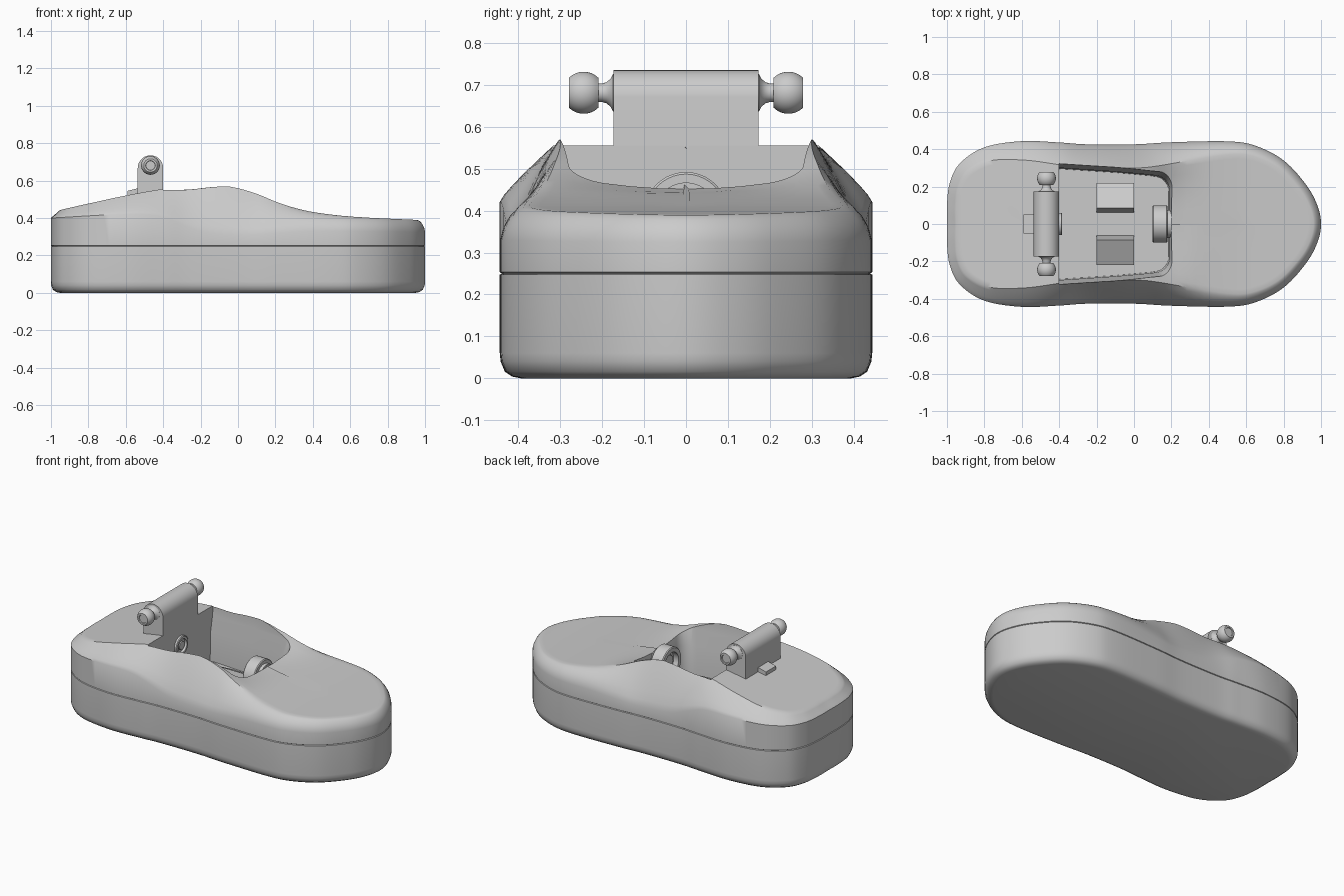
import bpy, bmesh, math
from mathutils import Vector

if "Cube" in bpy.data.objects:
    bpy.data.objects.remove(bpy.data.objects["Cube"])

grey = bpy.data.materials.new("plain grey")
grey.diffuse_color = (0.6, 0.6, 0.6, 1)
grey.use_nodes = True
grey.node_tree.nodes["Principled BSDF"].inputs["Base Color"].default_value = grey.diffuse_color


def finish(name, bm, angle=35, smooth=True):
    bmesh.ops.remove_doubles(bm, verts=bm.verts, dist=1e-5)
    bmesh.ops.recalc_face_normals(bm, faces=bm.faces)
    me = bpy.data.meshes.new(name)
    bm.to_mesh(me)
    bm.free()
    ob = bpy.data.objects.new(name, me)
    bpy.context.collection.objects.link(ob)
    me.materials.append(grey)
    if smooth:
        shade(ob, angle)
    return ob


def shade(ob, angle=35):
    bpy.ops.object.select_all(action='DESELECT')
    ob.select_set(True)
    bpy.context.view_layer.objects.active = ob
    bpy.ops.object.shade_smooth_by_angle(angle=math.radians(angle))


def loft(name, rings, angle=35, closed=False):
    """Skin a list of equal-length point rings, capping both ends."""
    bm = bmesh.new()
    vs = [[bm.verts.new(p) for p in r] for r in rings]
    n = len(rings[0])
    pairs = list(zip(vs, vs[1:])) + ([(vs[-1], vs[0])] if closed else [])
    for a, b in pairs:
        for i in range(n):
            j = (i + 1) % n
            bm.faces.new((a[i], a[j], b[j], b[i]))
    if not closed:
        bm.faces.new(vs[0][::-1])
        bm.faces.new(vs[-1])
    return finish(name, bm, angle)


def lathe(name, profile, axis, origin, closed=False, n=40):
    """Revolve (distance, radius) pairs about the x or y axis."""
    rings = []
    for d, r in profile:
        ring = []
        for i in range(n):
            c, s = r * math.cos(math.tau * i / n), r * math.sin(math.tau * i / n)
            ring.append(Vector(origin) + Vector((d, c, s) if axis == 'x' else (c, d, s)))
        rings.append(ring)
    return loft(name, rings, 35, closed)


def extrude(name, pts, axis, a, b):
    """Prism of a 2D profile: axis y uses (x, z), axis x uses (y, z)."""
    f = (lambda p, d: (p[0], d, p[1])) if axis == 'y' else (lambda p, d: (d, p[0], p[1]))
    return loft(name, [[f(p, a) for p in pts], [f(p, b) for p in pts]], 30)


def curve(table, x):
    """Smooth interpolation through (x, value) pairs."""
    if x <= table[0][0]:
        return table[0][1]
    for i in range(len(table) - 1):
        (x0, y0), (x1, y1) = table[i], table[i + 1]
        if x <= x1:
            sl = lambda k: ((table[min(k + 1, len(table) - 1)][1] - table[max(k - 1, 0)][1]) /
                            (table[min(k + 1, len(table) - 1)][0] - table[max(k - 1, 0)][0]))
            h, t = x1 - x0, (x - x0) / (x1 - x0)
            return ((2*t**3 - 3*t*t + 1) * y0 + (t**3 - 2*t*t + t) * h * sl(i)
                    + (3*t*t - 2*t**3) * y1 + (t**3 - t*t) * h * sl(i + 1))
    return table[-1][1]


# body outline seen from above
half = [(-1, .1), (-.985, .22), (-.93, .325), (-.8, .41), (-.6, .443), (-.4, .436), (-.25, .426),
        (0, .426), (.2, .437), (.5, .442), (.65, .418), (.8, .34), (.92, .21), (.98, .1)]
ctrl = [(-1, 0)] + half + [(1, 0)] + [(x, -y) for x, y in reversed(half)]
outline, m = [], len(ctrl)
for i in range(m):
    p = [Vector(ctrl[(i + k) % m]) for k in (-1, 0, 1, 2)]
    for s in range(7):
        t = s / 7
        outline.append(.5 * (2*p[1] + (p[2] - p[0])*t + (2*p[0] - 5*p[1] + 4*p[2] - p[3])*t*t
                             + (3*p[1] - p[0] - 3*p[2] + p[3])*t**3))

crest = [(-1, .43), (-.95, .443), (-.8, .477), (-.6, .52), (-.4, .555), (-.2, .575), (-.1, .574), (0, .56),
         (.1, .53), (.2, .488), (.3, .455), (.4, .432), (.6, .408), (.95, .39), (1, .388)]
wall_top = [(-1, .40), (-.6, .42), (-.42, .41), (-.2, .33), (0, .31), (.15, .315), (.4, .33), (1, .325)]
shoulder = [(-1, .05), (-.8, .08), (-.5, .11), (-.3, .125), (-.1, .125), (.1, .125), (.3, .1), (.6, .06), (1, .04)]


def inset(p, d):
    q = Vector((max(-.58, min(.55, p.x)), 0))
    v = p - q
    return q + v * max(0.0, 1 - d / max(v.length, 1e-6))


def deck(p, flat=0.0):
    """Deck height: crest line with a scooped middle ahead of the opening."""
    dip = .04 * math.exp(-((p.x - .16) / .13) ** 2) * max(0, 1 - (p.y / .31) ** 2)
    return curve(crest, p.x) - dip


rings = []
for d, z in [(.05, 0), (.03, .004), (.012, .016), (.002, .04), (0, .06), (0, .247), (.005, .25), (0, .253)]:
    rings.append([(*inset(p, d), z) for p in outline])
for u, v in [(0, 0), (.1, .32), (.28, .58), (.55, .82), (.8, .95), (1, 1)]:
    ring = []
    for p in outline:
        front = max(0, min(1, (p.x - .1) / .3))          # rounded nose, straighter flanks
        vv = v * front + (u * .75 + v * .25) * (1 - front)
        q = inset(p, curve(shoulder, p.x) * u)
        z0 = curve(wall_top, p.x)
        ring.append((*q, z0 + (deck(q) - z0) * vv))
    rings.append(ring)
for f in (.93, .8, .6, .4, .2, .02):
    ring = []
    for p in outline:
        q = inset(p, curve(shoulder, p.x))
        c = Vector((max(-.58, min(.55, q.x)), 0))
        q = c + (q - c) * f
        ring.append((*q, deck(q)))
    rings.append(ring)
body = loft("body_shell", rings, 35)

# open cockpit cut into the body
def cockpit_ring(z, g):
    pts = [(-.4, -.3 - g), (-.1, -.28 - g), (.1, -.262 - g)]
    for i in range(9):
        a = -math.pi / 2 + math.pi / 2 * i / 8
        pts.append((.11 + g + .08 * math.cos(a), -.18 - g + .08 * math.sin(a)))
    pts += [(x, -y) for x, y in reversed(pts)]
    return [(x, y, z) for x, y in pts]


cutter = loft("cockpit_cutter", [cockpit_ring(.22, -.005), cockpit_ring(.40, 0), cockpit_ring(.50, .02),
                                 cockpit_ring(.7, .03)])
cutter.hide_render = True
mod = body.modifiers.new("cockpit", 'BOOLEAN')
mod.operation, mod.solver, mod.object = 'DIFFERENCE', 'EXACT', cutter
bpy.context.view_layer.objects.active = body
bpy.ops.object.modifier_apply(modifier="cockpit")
bpy.data.objects.remove(cutter)
shade(body, 35)

# upright hinge block with rounded top
prof = [(-.4, .24), (-.4, .67)]
prof += [(-.468 + .068 * math.cos(math.pi * i / 20), .667 + .068 * math.sin(math.pi * i / 20)) for i in range(1, 21)]
prof += [(-.536, .24)]
extrude("hinge_block", prof, 'y', -.173, .173)
extrude("hinge_base", [(-.41, .3), (-.41, .53), (-.53, .53), (-.53, .3)], 'y', -.185, .185)
extrude("hinge_tab", [(-.53, .4), (-.53, .56), (-.59, .545), (-.59, .4)], 'y', -.05, .05)

# flared necks and flattened ball ends on both sides of the hinge
for side, label in ((1, "left"), (-1, "right")):
    p = [(.165, .045), (.174, .045), (.18, .033), (.19, .025), (.2, .022), (.21, .022)]
    for i in range(13):
        y = .209 + .07 * i / 12
        p.append((y, math.sqrt(.05 ** 2 - (y - .244) ** 2)))
    p += [(.279, .026), (.274, .024), (.274, .005)]
    lathe("ball_pivot_" + label, [(side * d, r) for d, r in p], 'y', (-.468, 0, .681))

# round sockets: one on the hinge, a larger wheel at the cockpit front
lathe("hinge_socket", [(-.01, .06), (.012, .06), (.016, .055), (.016, .042), (-.01, .042)], 'x', (-.4, 0, .43), True)
lathe("hinge_socket_core", [(-.01, .025), (.012, .025), (.014, .015)], 'x', (-.4, 0, .43))
lathe("front_wheel", [(.105, .1), (.1, .095), (.1, .07), (.18, .07), (.18, .095), (.175, .1)], 'x', (0, 0, .392), True)
lathe("front_wheel_hub", [(.12, .02), (.12, .045), (.125, .05), (.165, .05), (.165, .02)], 'x', (0, 0, .392))
lathe("front_wheel_web", [(.135, .075), (.2, .075)], 'x', (0, 0, .392))

# sloped pads on the cockpit floor
for side, label in ((1, "left"), (-1, "right")):
    pad = [(.06, .21), (.085, .32), (.22, .25), (.22, .21)]
    extrude("floor_pad_" + label, [(side * y, z) for y, z in pad], 'x', -.2, 0)
